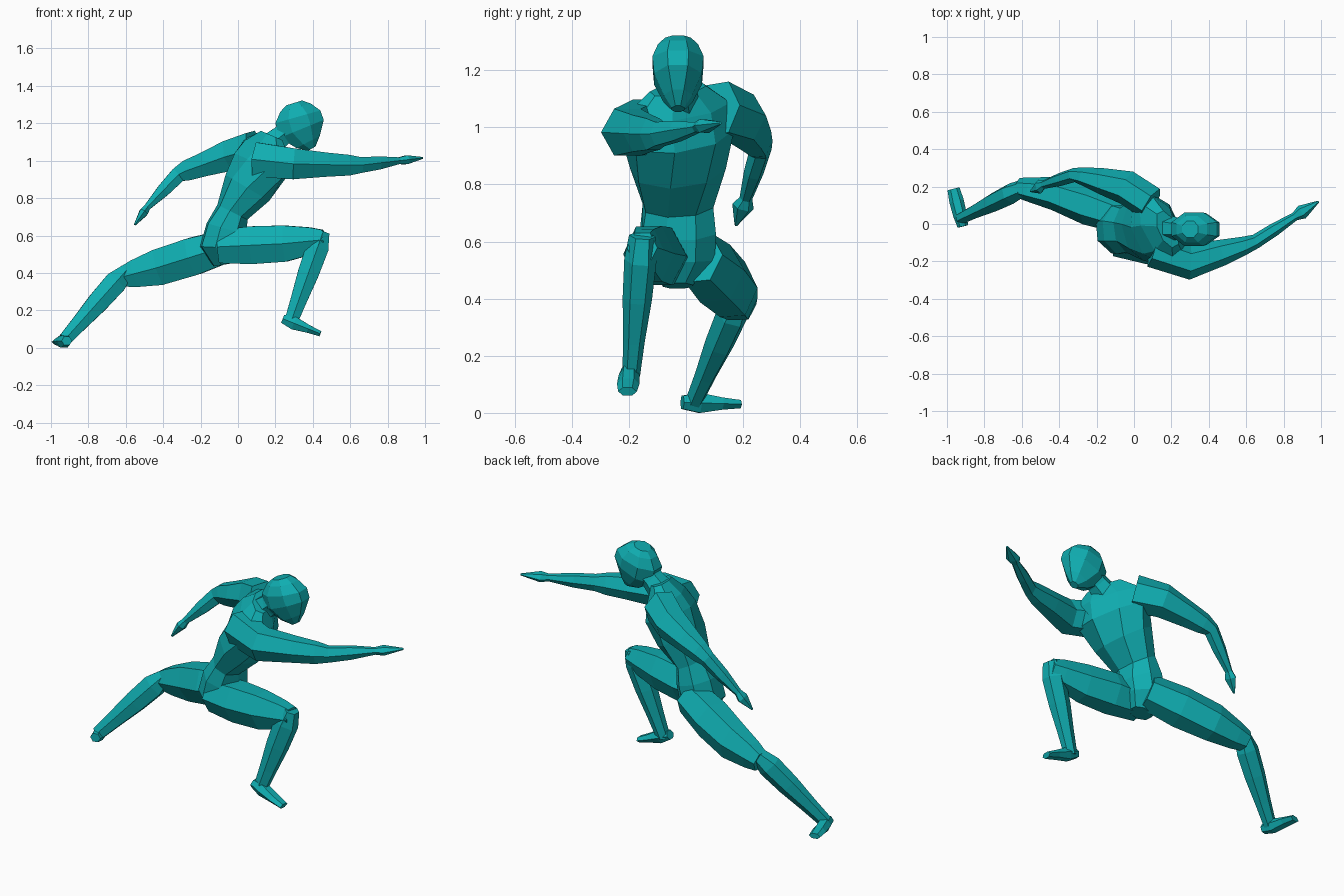
import bpy, bmesh, math
from mathutils import Vector

if "Cube" in bpy.data.objects:
    bpy.data.objects.remove(bpy.data.objects["Cube"])

skin = bpy.data.materials.new("teal")
skin.diffuse_color = (0.005, 0.42, 0.44, 1)
skin.use_nodes = True
skin.node_tree.nodes["Principled BSDF"].inputs["Base Color"].default_value = skin.diffuse_color


def loft(name, rings, sides=6):
    """Closed tube; ring = centre, half width, half depth, yaw in degrees."""
    bm = bmesh.new()
    last = len(rings) - 1
    eight = sides == 8
    loops = []
    for i, (c, a, b, yaw) in enumerate(rings):
        t = (rings[min(i + 1, last)][0] - rings[max(i - 1, 0)][0]).normalized()
        s = Vector((math.sin(math.radians(yaw)), -math.cos(math.radians(yaw)), 0))
        s = (s - t * s.dot(t)).normalized()
        f = t.cross(s)
        loop = []
        for k in range(sides):
            w = 2 * math.pi * (k + 0.5 * eight) / sides
            loop.append(bm.verts.new(c + s * a * (1.08 if eight else 1.03) * math.cos(w)
                                     + f * b * (1.08 if eight else 1.12) * math.sin(w)))
        loops.append(loop)
    for p, q in zip(loops, loops[1:]):
        for k in range(sides):
            m = (k + 1) % sides
            bm.faces.new((p[k], p[m], q[m], q[k]))
    bm.faces.new(loops[0])
    bm.faces.new(loops[-1])
    bmesh.ops.recalc_face_normals(bm, faces=bm.faces)
    me = bpy.data.meshes.new(name)
    bm.to_mesh(me)
    bm.free()
    me.materials.append(skin)
    ob = bpy.data.objects.new(name, me)
    bpy.context.collection.objects.link(ob)
    return ob


def limb(name, profile, *joints, yaw=0):
    """Lay a shared profile (position along the joints, width, depth) on a pose."""
    pts = [Vector(j) for j in joints]
    rings = []
    for u, a, b in profile:
        i = min(int(u), len(pts) - 2)
        rings.append((pts[i].lerp(pts[i + 1], u - i), a, b, yaw))
    return loft(name, rings)


def trunk(name, rings):
    """Eight-sided form on the body's middle plane."""
    return loft(name, [(Vector((x, y, z)), a, b, yaw) for x, y, z, a, b, yaw in
                       ((r[0], -0.028, *r[1:4], r[4] if len(r) > 4 else 0) for r in rings)], 8)


# profiles shared by both sides
ARM = [(0, .09, .095), (1, .09, .085), (1.5, .068, .066), (1.85, .048, .057), (2.06, .037, .043),
       (2.5, .034, .036), (3, .022, .018), (3.3, .038, .024), (4, .005, .005)]
THIGH = [(0, .09, .09), (.5, .106, .104), (1, .088, .1), (1.7, .065, .075), (2.05, .052, .054)]
SHIN = [(0, .045, .036), (.17, .055, .062), (.45, .05, .058), (.75, .037, .045), (1, .03, .036)]
FOOT = [(0, .028, .024), (.3, .036, .036), (.68, .038, .022), (1, .032, .015)]

# torso, twisting from hips to shoulders
body = trunk("body", [
    (-.07, .45, .05, .06, 5), (-.085, .54, .125, .115, 5), (-.06, .64, .13, .108, 5),
    (-.03, .73, .12, .083, 10), (.05, .86, .16, .122, 20), (.12, .98, .195, .13, 30),
    (.15, 1.07, .19, .095, 32), (.18, 1.14, .1, .05, 28)])

# neck and head
neck = limb("neck", [(0, .075, .07), (.5, .058, .058), (1, .06, .06)],
            (.15, -.02, 1.07), (.31, -.03, 1.2))
head = trunk("head", [
    (.395, 1.07, .022, .022), (.375, 1.105, .05, .07), (.34, 1.175, .084, .128),
    (.32, 1.24, .09, .125), (.308, 1.288, .07, .085), (.3, 1.314, .045, .045)])

# arms with pointed hands
arm_1 = limb("forward_arm", ARM, (.1, -.14, 1.01), (.3, -.205, .988), (.64, -.1, .98),
             (.86, .04, 1.005), (.987, .12, 1.02))
arm_2 = limb("trailing_arm", ARM, (.09, .11, 1.07), (-.04, .195, 1.035), (-.31, .265, .94),
             (-.485, .21, .757), (-.552, .175, .662))

# legs
thigh_1 = limb("forward_thigh", THIGH, (-.1, -.08, .545), (.25, -.13, .562), (.45, -.152, .582))
shin_1 = limb("forward_shin", SHIN, (.455, -.153, .625), (.28, -.192, .135))
foot_1 = limb("forward_foot", FOOT, (.24, -.197, .16), (.44, -.205, .08))
thigh_2 = limb("trailing_thigh", THIGH, (-.06, .04, .55), (-.42, .163, .437), (-.61, .192, .386))
shin_2 = limb("trailing_shin", SHIN, (-.6, .19, .415), (-.925, .03, .05))
foot_2 = limb("trailing_foot", FOOT, (-.915, -.013, .042), (-.965, .188, .036), yaw=90)

# merge everything into one continuous skin
bpy.context.view_layer.objects.active = body
for part in (neck, head, arm_1, arm_2, thigh_1, shin_1, foot_1, thigh_2, shin_2, foot_2):
    mod = body.modifiers.new("merge", 'BOOLEAN')
    mod.operation = 'UNION'
    mod.solver = 'EXACT'
    mod.object = part
    bpy.ops.object.modifier_apply(modifier=mod.name)
    bpy.data.objects.remove(part)

# stand the figure on the ground
low = min(v.co.z for v in body.data.vertices)
for v in body.data.vertices:
    v.co.z -= low
for p in body.data.polygons:
    p.use_smooth = False
